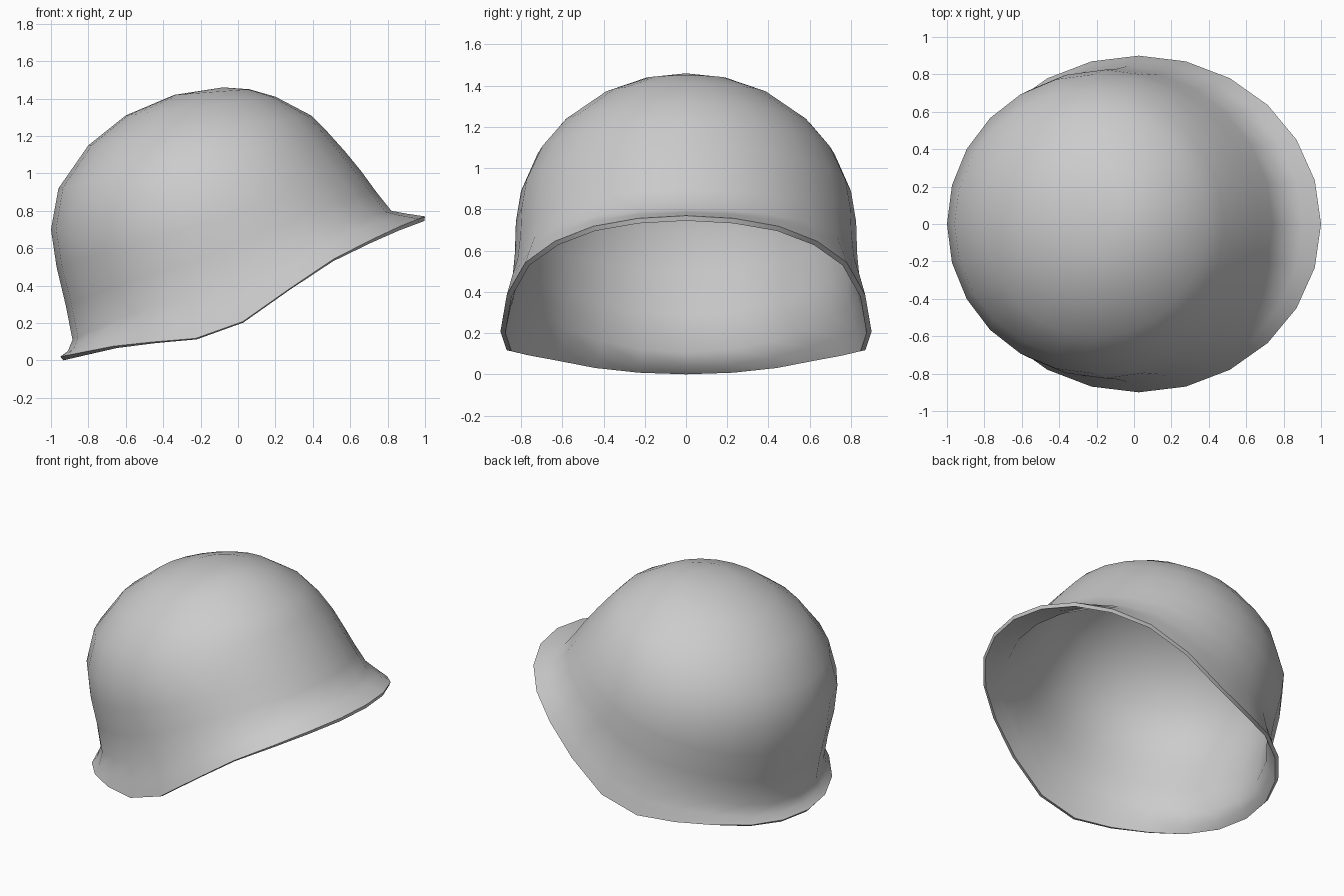
import bpy, bmesh
from math import cos, sin, pi

if "Cube" in bpy.data.objects:
    bpy.data.objects.remove(bpy.data.objects["Cube"])

SEGS = 24

# Shell rings, rim to crown: back x, back z, side y, side z, front x, front z
RINGS = [
    (-0.95, 0.02, 0.90, 0.19, 1.00, 0.77),
    (-0.91, 0.05, 0.875, 0.30, 0.90, 0.785),
    (-0.885, 0.11, 0.845, 0.42, 0.82, 0.80),
    (-0.92, 0.29, 0.83, 0.58, 0.74, 0.90),
    (-0.97, 0.50, 0.825, 0.74, 0.66, 1.01),
    (-1.00, 0.70, 0.80, 0.89, 0.57, 1.12),
    (-0.96, 0.92, 0.72, 1.07, 0.48, 1.22),
    (-0.80, 1.15, 0.60, 1.22, 0.39, 1.31),
    (-0.60, 1.31, 0.40, 1.36, 0.20, 1.41),
    (-0.34, 1.42, 0.20, 1.435, 0.06, 1.45),
]
# Sweep of the rim seen from the front: x, z
RIM = [(-0.95, 0.02), (-0.75, 0.06), (-0.62, 0.085), (-0.2, 0.12), (0.0, 0.19),
       (0.23, 0.35), (0.44, 0.505), (0.67, 0.625), (0.86, 0.715), (1.0, 0.77)]
RIM_WEIGHT = [1.0, 0.8, 0.6, 0.3]


def rim_z(x):
    for (x0, z0), (x1, z1) in zip(RIM, RIM[1:]):
        if x <= x1:
            return z0 + (z1 - z0) * (x - x0) / (x1 - x0)
    return RIM[-1][1]


def ring_point(ring, t):
    xb, zb, ys, zs, xf, zf = ring
    mid = (zf + zb) / 2
    z = (mid + zs) / 2 + (zf - zb) / 2 * cos(t) + (mid - zs) / 2 * cos(2 * t)
    return (xf + xb) / 2 + (xf - xb) / 2 * cos(t), ys * sin(t), z


# Helmet shell lofted through the rings
bm = bmesh.new()
loops = []
for k, ring in enumerate(RINGS):
    w = RIM_WEIGHT[k] if k < len(RIM_WEIGHT) else 0
    loop = []
    for i in range(SEGS):
        t = 2 * pi * i / SEGS
        x, y, z = ring_point(ring, t)
        rx, _, rz = ring_point(RINGS[0], t)
        loop.append(bm.verts.new((x, y, z + w * (rim_z(rx) - rz))))
    loops.append(loop)
apex = bm.verts.new((-0.08, 0, 1.46))
for i in range(SEGS):
    j = (i + 1) % SEGS
    for a, b in zip(loops, loops[1:]):
        bm.faces.new((a[i], a[j], b[j], b[i]))
    bm.faces.new((loops[-1][i], loops[-1][j], apex))

mesh = bpy.data.meshes.new("helmet_shell")
bm.to_mesh(mesh)
bm.free()
helmet = bpy.data.objects.new("helmet_shell", mesh)
bpy.context.collection.objects.link(helmet)

# Sheet thickness towards the inside
solid = helmet.modifiers.new("thickness", 'SOLIDIFY')
solid.thickness = 0.025
solid.offset = -1

bpy.context.view_layer.objects.active = helmet
helmet.select_set(True)
bpy.ops.object.modifier_apply(modifier=solid.name)
bpy.ops.object.shade_smooth_by_angle(angle=0.75)
